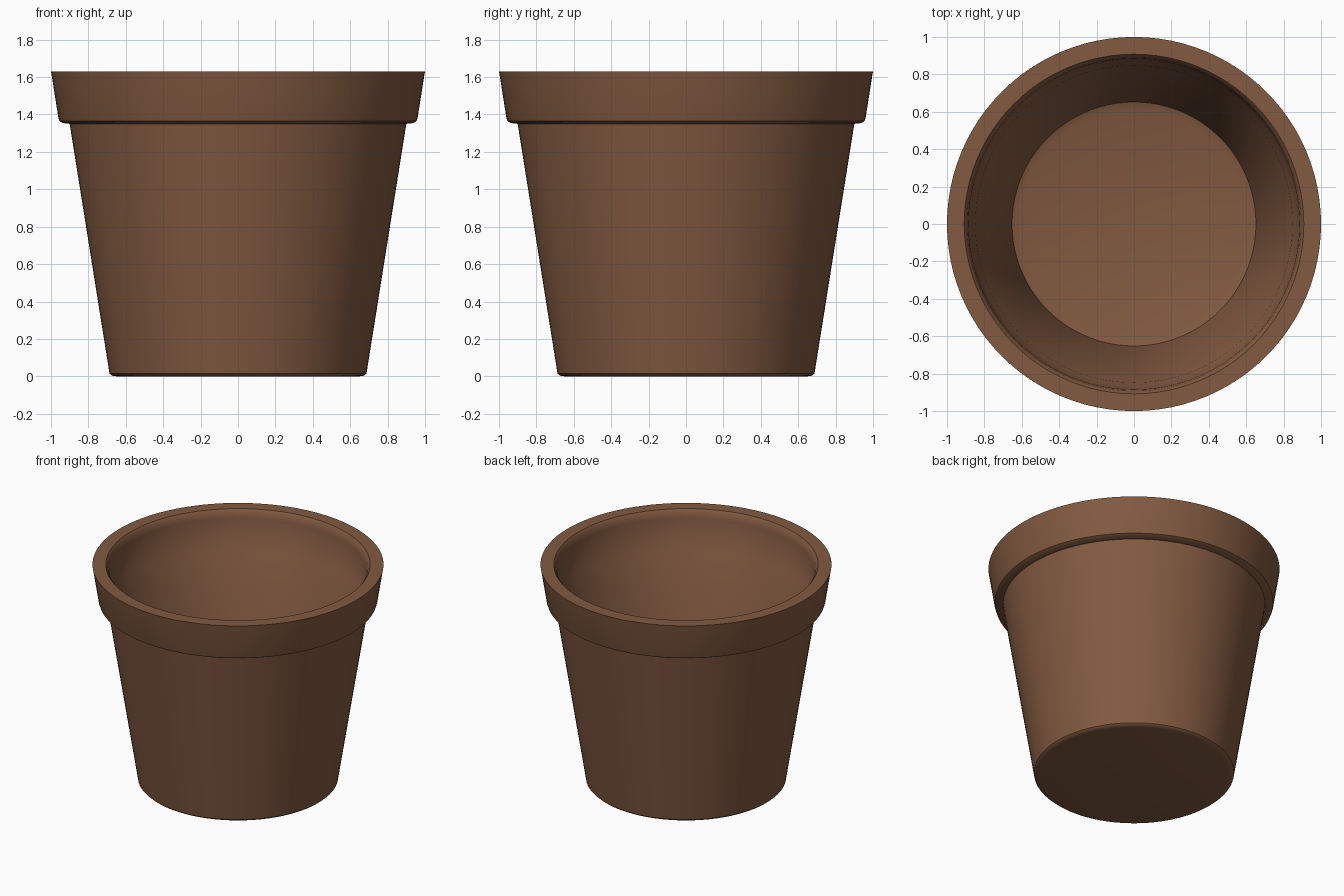
import bpy, bmesh, math

if "Cube" in bpy.data.objects:
    bpy.data.objects.remove(bpy.data.objects["Cube"])

SEGMENTS = 96

# Single clay colour
clay = bpy.data.materials.new("brown clay")
clay.diffuse_color = (0.223, 0.102, 0.052, 1.0)
clay.use_nodes = True
clay.node_tree.nodes["Principled BSDF"].inputs["Base Color"].default_value = clay.diffuse_color

# Half section (radius, height): underside, outer wall, collar, lip, inner wall, floor
profile = [
    (0.00, 0.00), (0.65, 0.00), (0.675, 0.004), (0.687, 0.015),
    (0.90, 1.35), (0.935, 1.354), (0.955, 1.365), (0.96, 1.38),
    (0.997, 1.615), (1.00, 1.63), (0.908, 1.63),
    (0.893, 1.612), (0.885, 1.57), (0.872, 1.38), (0.848, 1.345),
    (0.652, 0.10), (0.61, 0.085), (0.00, 0.08),
]

# Spin the section into a closed pot
bm = bmesh.new()
verts = [bm.verts.new((r, 0, z)) for r, z in profile]
edges = [bm.edges.new(pair) for pair in zip(verts, verts[1:])]
bmesh.ops.spin(bm, geom=verts + edges, cent=(0, 0, 0), axis=(0, 0, 1),
               angle=2 * math.pi, steps=SEGMENTS, use_duplicate=False)
bmesh.ops.remove_doubles(bm, verts=bm.verts, dist=0.0005)
bmesh.ops.recalc_face_normals(bm, faces=bm.faces)

mesh = bpy.data.meshes.new("plant_pot")
bm.to_mesh(mesh)
bm.free()
mesh.materials.append(clay)
pot = bpy.data.objects.new("plant_pot", mesh)
bpy.context.collection.objects.link(pot)

# Smooth walls, crisp rims
bpy.context.view_layer.objects.active = pot
pot.select_set(True)
bpy.ops.object.shade_smooth_by_angle(angle=math.radians(35))
